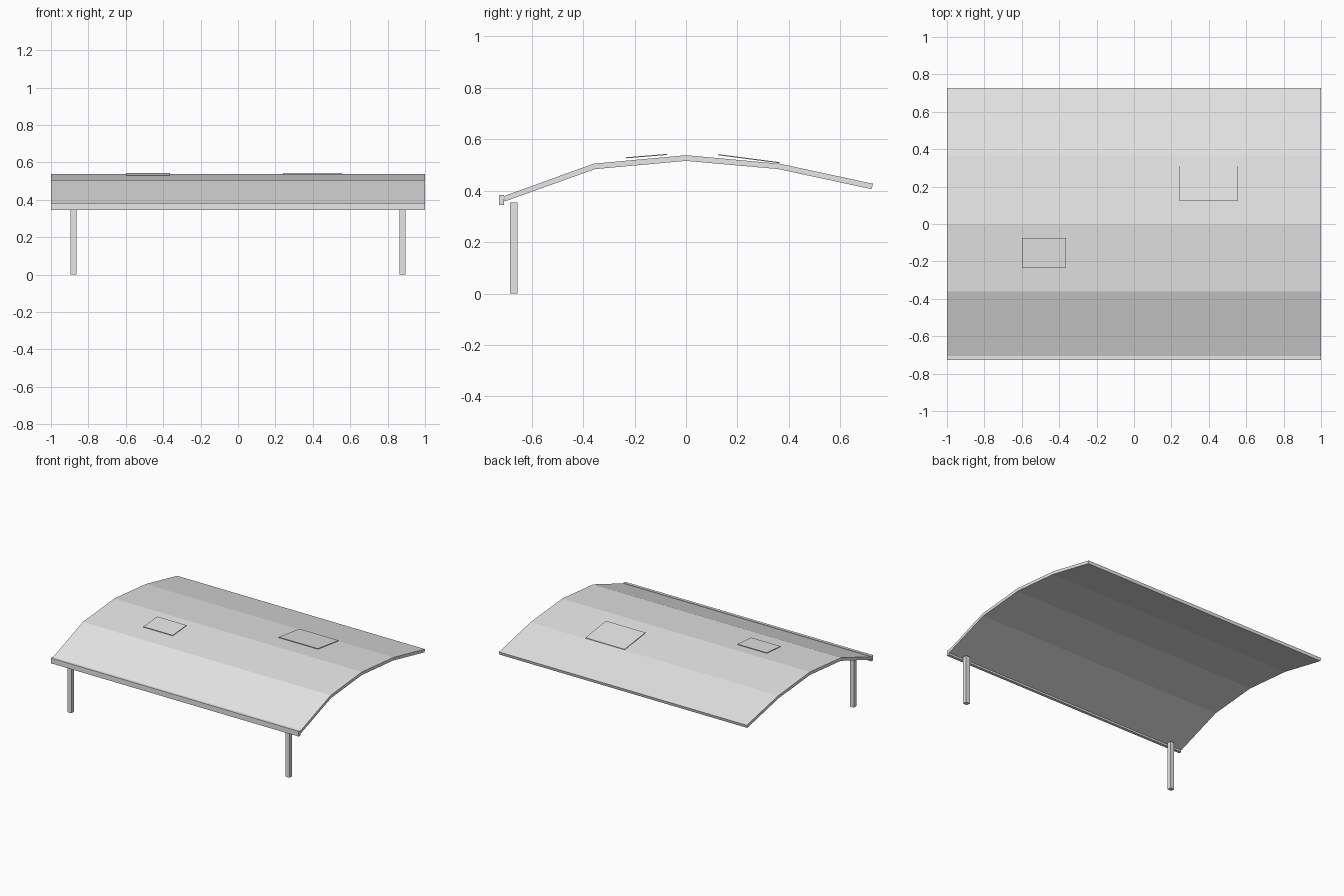
import bpy

if "Cube" in bpy.data.objects:
    bpy.data.objects.remove(bpy.data.objects["Cube"])

# One flat grey for the whole canopy
grey = bpy.data.materials.new("light_grey")
grey.diffuse_color = (0.8, 0.8, 0.8, 1)
grey.use_nodes = True
grey.node_tree.nodes["Principled BSDF"].inputs["Base Color"].default_value = grey.diffuse_color


def extrude_x(name, profile, x0, x1):
    """Extrude a closed (y, z) outline along x, counter-clockwise seen from +x."""
    n = len(profile)
    verts = [(x, y, z) for x in (x0, x1) for y, z in profile]
    faces = [tuple(reversed(range(n))), tuple(range(n, 2 * n))]
    faces += [(i, (i + 1) % n, n + (i + 1) % n, n + i) for i in range(n)]
    mesh = bpy.data.meshes.new(name)
    mesh.from_pydata(verts, [], faces)
    mesh.materials.append(grey)
    obj = bpy.data.objects.new(name, mesh)
    bpy.context.collection.objects.link(obj)
    return obj


def box(name, x0, x1, y0, y1, z0, z1):
    return extrude_x(name, [(y0, z0), (y1, z0), (y1, z1), (y0, z1)], x0, x1)


def roof_panel(name, x0, x1, start, end, thickness):
    """Thin sloping plate whose top runs between two (y, z) points."""
    (y0, z0), (y1, z1) = start, end
    return extrude_x(name, [(y0, z0 - thickness), (y1, z1 - thickness), (y1, z1), (y0, z0)], x0, x1)


# Faceted arched roof, one slab between each pair of creases
top = [(-0.708, 0.379), (-0.36, 0.505), (0, 0.538), (0.365, 0.505), (0.727, 0.427)]
bottom = [(-0.706, 0.358), (-0.354, 0.484), (0, 0.516), (0.36, 0.484), (0.722, 0.406)]
for i, part in enumerate(("front_eave", "front_ridge", "back_ridge", "back_eave")):
    outline = [bottom[i], bottom[i + 1], top[i + 1], top[i]]
    slab = extrude_x("roof_" + part, outline, -1, 1)

# Join the slabs into one shell without inner walls
slabs = [o for o in bpy.context.collection.objects if o.name.startswith("roof_")]
for o in slabs:
    o.select_set(True)
bpy.context.view_layer.objects.active = slabs[0]
bpy.ops.object.join()
roof = bpy.context.object
roof.name = "roof"
bpy.ops.object.mode_set(mode='EDIT')
bpy.ops.mesh.select_all(action='SELECT')
bpy.ops.mesh.remove_doubles(threshold=0.0005)
bpy.ops.mesh.select_all(action='DESELECT')
bpy.ops.mesh.select_interior_faces()
bpy.ops.mesh.delete(type='FACE')
bpy.ops.object.mode_set(mode='OBJECT')

# Fascia beam along the front edge
box("front_fascia", -1, 1, -0.728, -0.707, 0.345, 0.383)

# Two front posts
for side, x in (("left", -0.88), ("right", 0.88)):
    box(side + "_post", x - 0.016, x + 0.016, -0.685, -0.655, 0, 0.354)

# Raised rectangular roof panels
roof_panel("front_roof_panel", -0.60, -0.363, (-0.233, 0.530), (-0.074, 0.543), 0.004)
roof_panel("back_roof_panel", 0.24, 0.557, (0.125, 0.542), (0.364, 0.511), 0.004)
